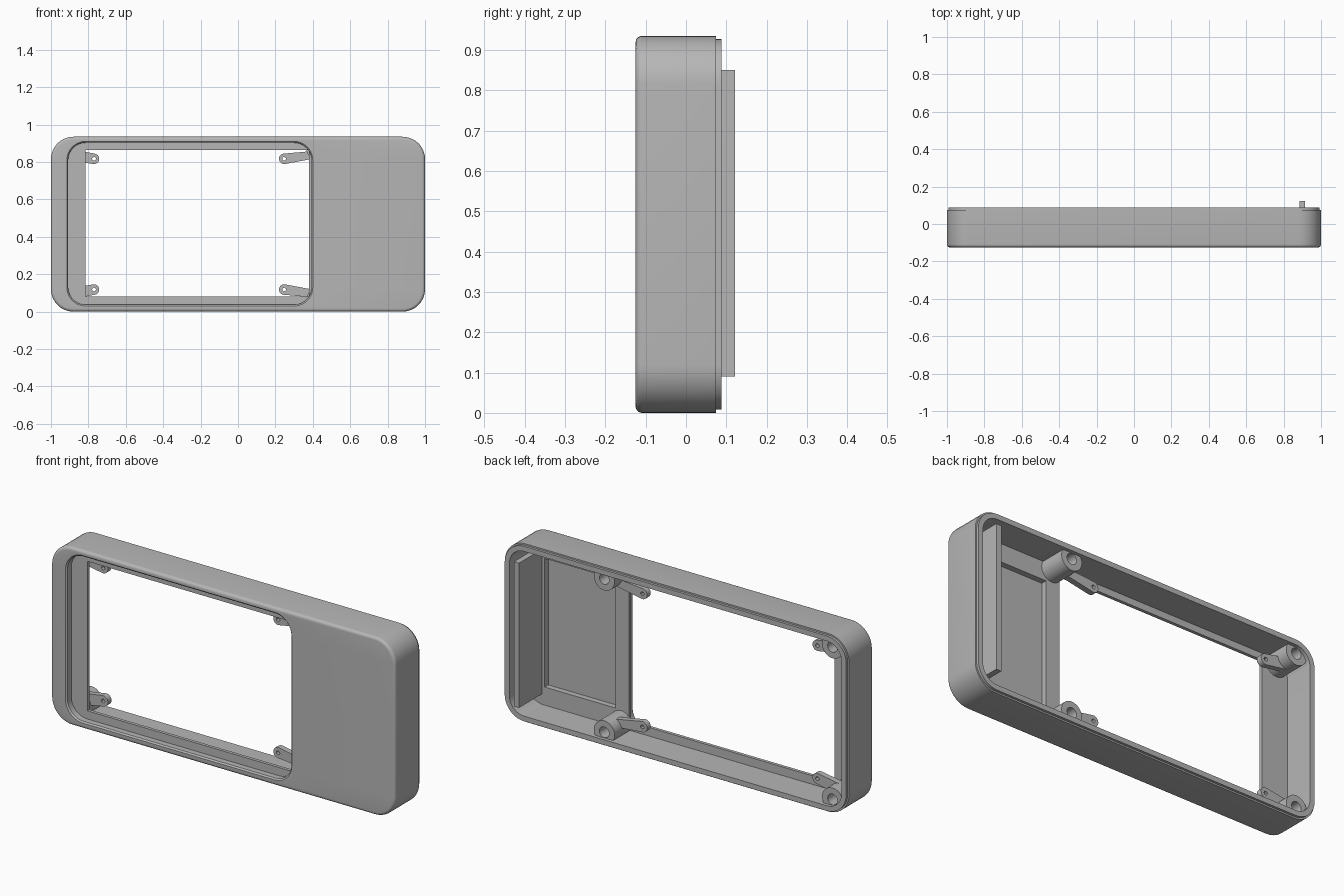
import bpy, bmesh, math
from mathutils import Vector

cube = bpy.data.objects.get("Cube")
if cube:
    bpy.data.objects.remove(cube, do_unlink=True)

# Single plastic colour
GREY = (0.47, 0.47, 0.47, 1)
plastic = bpy.data.materials.new("grey_plastic")
plastic.use_nodes = True
plastic.diffuse_color = GREY
plastic.node_tree.nodes["Principled BSDF"].inputs["Base Color"].default_value = GREY

HEIGHT = 0.935
PLATE_BACK = -0.07


def loft(name, rings, closed=True):
    """Bridge equal-length rings; closed joins last to first, otherwise cap the ends."""
    bm = bmesh.new()
    loops = [[bm.verts.new(p) for p in ring] for ring in rings]
    n = len(loops[0])
    pairs = list(zip(loops, loops[1:]))
    if closed:
        pairs.append((loops[-1], loops[0]))
    else:
        bm.faces.new(loops[0])
        bm.faces.new(loops[-1])
    for a, b in pairs:
        for i in range(n):
            j = (i + 1) % n
            bm.faces.new((a[i], a[j], b[j], b[i]))
    bmesh.ops.recalc_face_normals(bm, faces=bm.faces)
    mesh = bpy.data.meshes.new(name)
    bm.to_mesh(mesh)
    bm.free()
    mesh.materials.append(plastic)
    obj = bpy.data.objects.new(name, mesh)
    bpy.context.collection.objects.link(obj)
    return obj


def smooth(obj):
    bpy.ops.object.select_all(action='DESELECT')
    obj.select_set(True)
    bpy.context.view_layer.objects.active = obj
    bpy.ops.object.shade_smooth_by_angle(angle=math.radians(30))


def rounded(x0, x1, z0, z1, r, y, steps=10):
    """Rounded rectangle in the xz plane at depth y."""
    corners = [(x1 - r, z1 - r), (x0 + r, z1 - r), (x0 + r, z0 + r), (x1 - r, z0 + r)]
    return [(cx + r * math.cos(t), y, cz + r * math.sin(t))
            for k, (cx, cz) in enumerate(corners)
            for t in [math.pi / 2 * (k + i / steps) for i in range(steps + 1)]]


def shell_ring(inset, y):
    return rounded(-1 + inset, 1 - inset, inset, HEIGHT - inset, 0.12 - inset, y)


def recess_ring(inset, y):
    return rounded(-0.915 + inset, 0.4 - inset, 0.03 + inset, 0.91 - inset, 0.1 - inset, y)


def window_ring(y):
    return rounded(-0.815, 0.38, 0.08, 0.865, 0.002, y)


def box(name, x0, x1, y0, y1, z0, z1):
    return loft(name, [[(x0, y, z0), (x1, y, z0), (x1, y, z1), (x0, y, z1)] for y in (y0, y1)], False)


def circle(x, z, r, y, n=40):
    return [(x + r * math.cos(math.tau * i / n), y, z + r * math.sin(math.tau * i / n)) for i in range(n)]


# Housing: lip, outer wall, rounded front edge, screen recess, window, inside
fillet = 0.016
front_edge = [shell_ring(fillet * (1 - math.cos(a)), -0.125 + fillet * (1 - math.sin(a)))
              for a in [math.pi / 2 * i / 5 for i in range(6)]]
rings = [shell_ring(0.035, 0.088), shell_ring(0.008, 0.088), shell_ring(0.008, 0.075),
         shell_ring(0, 0.075)] + front_edge
rings += [recess_ring(0, -0.125), recess_ring(0.007, -0.118), recess_ring(0.007, -0.087),
          window_ring(-0.087), window_ring(PLATE_BACK), shell_ring(0.035, PLATE_BACK)]
housing = loft("housing", rings)

# Shallow pocket in the back of the solid panel
cutter = box("pocket_cutter", 0.46, 0.87, -0.1, 0, 0.13, 0.805)
cutter.hide_render = True
cut = housing.modifiers.new("pocket", 'BOOLEAN')
cut.operation = 'DIFFERENCE'
cut.solver = 'EXACT'
cut.object = cutter
bpy.context.view_layer.objects.active = housing
bpy.ops.object.modifier_apply(modifier=cut.name)
bpy.data.objects.remove(cutter, do_unlink=True)
smooth(housing)

# Upright fin inside the end wall
box("fin", 0.885, 0.915, -0.075, 0.122, 0.09, 0.85)


def screw_boss(name, x, z):
    profile = [(0.06, -0.075), (0.06, 0.07), (0.028, 0.07), (0.028, -0.03)]
    smooth(loft(name, [circle(x, z, r, y) for r, y in profile], False))


def arm(name, tip, root, half_width):
    """Tapered tab with a rounded tip and a small hole."""
    tip, root = Vector(tip), Vector(root)
    along = (tip - root).normalized()
    side = Vector((-along.y, along.x))
    r = 0.028
    outline = [tip + r * (math.cos(t) * side + math.sin(t) * along)
               for t in [math.pi * i / 14 for i in range(15)]]
    for s, steps in ((-1, (1, 2, 3, 4)), (1, (4, 3, 2, 1))):
        outline += [(tip + s * r * side).lerp(root + s * half_width * side, k / 4) for k in steps]
    hole = [tip + 0.01 * (p - tip).normalized() for p in outline]
    layers = [(outline, -0.02), (outline, 0.01), (hole, 0.01), (hole, -0.02)]
    smooth(loft(name, [[(p.x, y, p.y) for p in loop] for loop, y in layers]))


# Four screw bosses with arms, mirrored top and bottom
for level, place in (("upper", lambda z: z), ("lower", lambda z: HEIGHT - z)):
    screw_boss(level + "_left_boss", 0.426, place(0.87))
    screw_boss(level + "_right_boss", -0.9, place(0.868))
    arm(level + "_left_arm", (0.247, place(0.817)), (0.43, place(0.842)), 0.019)
    arm(level + "_right_arm", (-0.77, place(0.817)), (-0.9, place(0.84)), 0.03)
